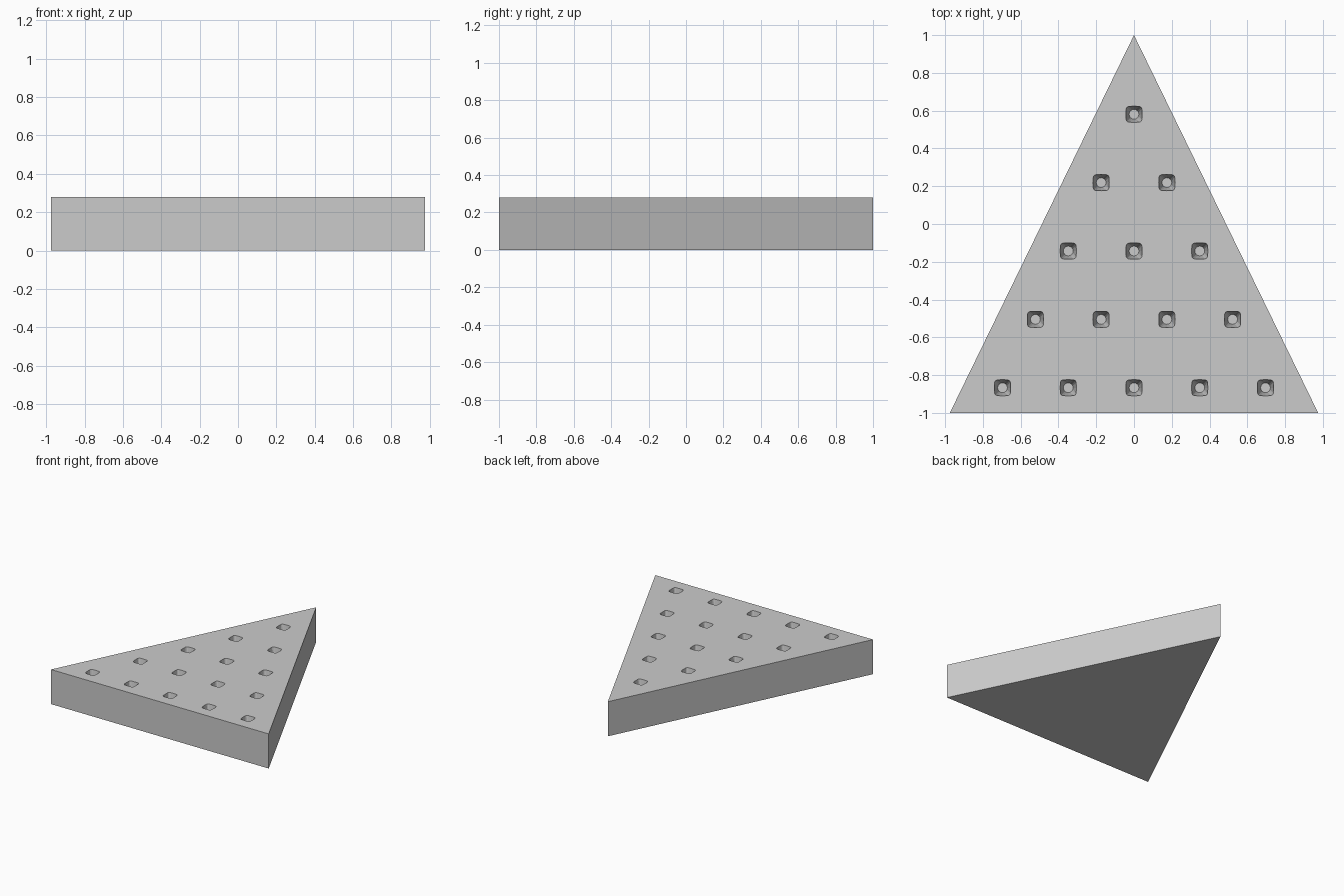
import bpy, bmesh
from math import cos, sin, pi, copysign

if "Cube" in bpy.data.objects:
    bpy.data.objects.remove(bpy.data.objects["Cube"])

H = 0.28       # board thickness
DEPTH = 0.14   # hole depth
SIDES = 16


def make_object(name, bm):
    bmesh.ops.recalc_face_normals(bm, faces=bm.faces)
    mesh = bpy.data.meshes.new(name)
    bm.to_mesh(mesh)
    bm.free()
    obj = bpy.data.objects.new(name, mesh)
    bpy.context.collection.objects.link(obj)
    return obj


def loft(bm, loops):
    rings = [[bm.verts.new(p) for p in loop] for loop in loops]
    n = len(rings[0])
    for a, b in zip(rings, rings[1:]):
        for i in range(n):
            j = (i + 1) % n
            bm.faces.new((a[i], a[j], b[j], b[i]))
    bm.faces.new(rings[0][::-1])
    bm.faces.new(rings[-1])


def ring(x, y, z, r, power):
    # power 1 gives a circle, smaller values a rounded square
    def f(v):
        return copysign(abs(v) ** power, v) if abs(v) > 1e-6 else 0.0
    angles = [2 * pi * i / SIDES for i in range(SIDES)]
    return [(x + r * f(cos(a)), y + r * f(sin(a)), z) for a in angles]


# Triangular board
bm = bmesh.new()
outline = [(-0.975, -1), (0.975, -1), (0, 1)]
loft(bm, [[(x, y, z) for x, y in outline] for z in (0, H)])
board = make_object("board", bm)

# Tapered peg holes: rounded square at the top, round floor
bm = bmesh.new()
for row in range(5):
    y = 0.581 - 0.362 * row
    for k in range(row + 1):
        x = 0.348 * (k - row / 2)
        loft(bm, [ring(x, y, H - DEPTH, 0.026, 1.0),
                  ring(x, y, H, 0.043, 0.4),
                  ring(x, y, H + 0.05, 0.043, 0.4)])
cutter = make_object("peg_hole_cutter", bm)
cutter.hide_render = True
cutter.display_type = 'WIRE'

mod = board.modifiers.new("peg_holes", 'BOOLEAN')
mod.operation = 'DIFFERENCE'
mod.solver = 'EXACT'
mod.object = cutter
